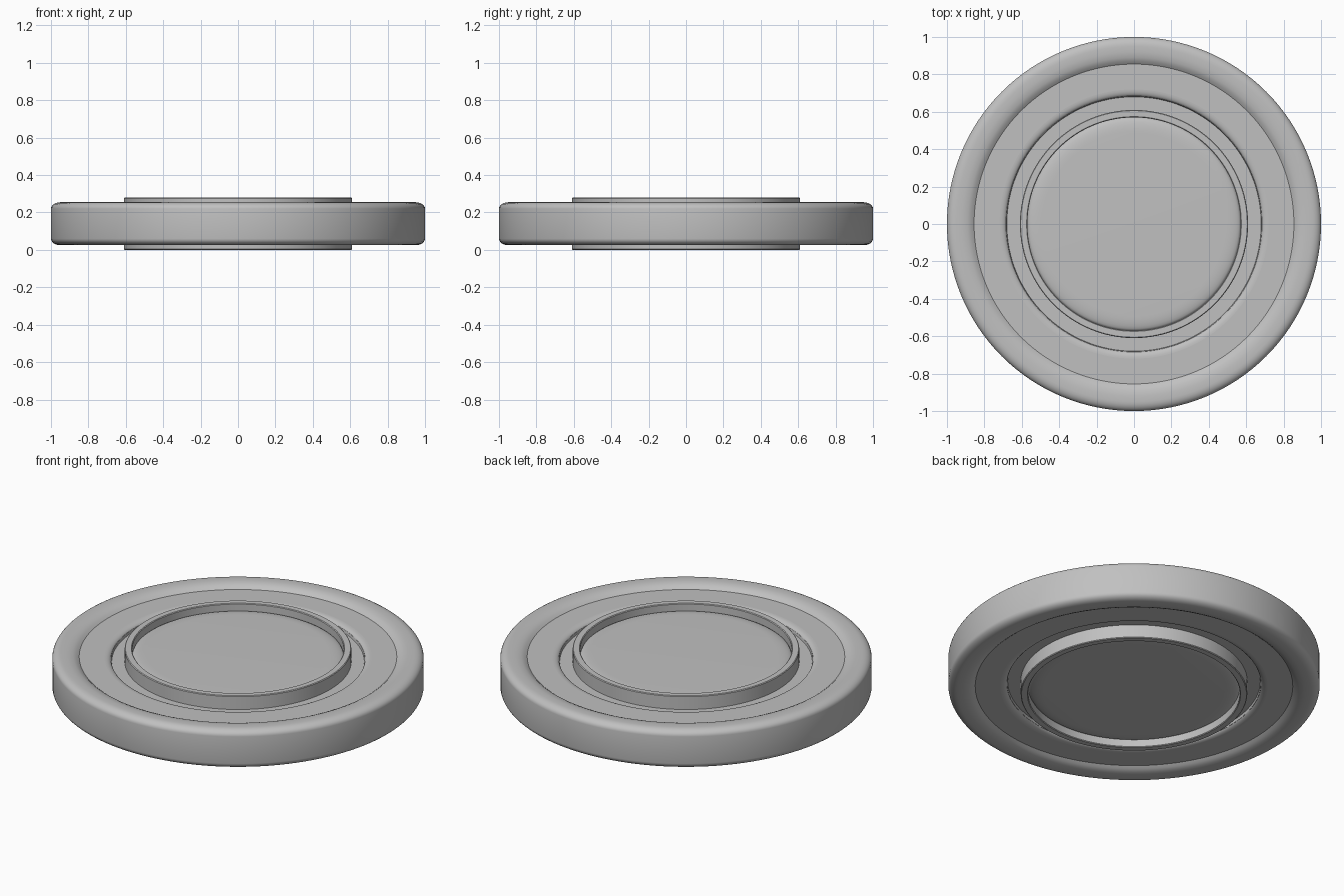
import bpy, bmesh, math

if "Cube" in bpy.data.objects:
    bpy.data.objects.remove(bpy.data.objects["Cube"])

SEG = 128          # steps around the disc
MID = 0.14         # mirror plane height

grey = bpy.data.materials.new("plain grey")
grey.diffuse_color = (0.53, 0.53, 0.53, 1)
grey.use_nodes = True
grey.node_tree.nodes["Principled BSDF"].inputs["Base Color"].default_value = grey.diffuse_color


def arc(cx, cz, rx, rz, a0, a1, n=6):
    """Points on an elliptical arc in the (radius, height) plane."""
    pts = []
    for i in range(n + 1):
        a = math.radians(a0 + (a1 - a0) * i / n)
        pts.append((cx + rx * math.cos(a), cz + rz * math.sin(a)))
    return pts


def turned(name, profile):
    """Spin an inside-to-outside profile and mirror it to the underside."""
    bm = bmesh.new()
    for side in (1, -1):
        rings = []
        for r, z in profile:
            h = MID + side * (z - MID)
            if r < 1e-6:
                rings.append([bm.verts.new((0, 0, h))] * SEG)
            else:
                rings.append([bm.verts.new((r * math.cos(t), r * math.sin(t), h))
                              for t in (2 * math.pi * j / SEG for j in range(SEG))])
        for a, b in zip(rings, rings[1:]):
            for j in range(SEG):
                k = (j + 1) % SEG
                quad = [a[j], b[j], b[k], a[k]]
                if a[j] is a[k]:
                    quad = quad[:3]
                bm.faces.new(quad if side == 1 else quad[::-1])
    bmesh.ops.remove_doubles(bm, verts=bm.verts, dist=1e-5)
    mesh = bpy.data.meshes.new(name)
    bm.to_mesh(mesh)
    bm.free()
    mesh.materials.append(grey)
    ob = bpy.data.objects.new(name, mesh)
    bpy.context.collection.objects.link(ob)
    bpy.ops.object.select_all(action='DESELECT')
    ob.select_set(True)
    bpy.context.view_layer.objects.active = ob
    bpy.ops.object.shade_smooth_by_angle(angle=math.radians(32))


# Centre cap: flat with a softly falling edge
turned("centre_cap", [(0, 0.25), (0.49, 0.25)] + arc(0.49, 0.23, 0.08, 0.02, 90, 0)[1:])

# Raised hub ring
turned("hub_ring", [(0.57, 0.23), (0.57, 0.276), (0.574, 0.28),
                    (0.606, 0.28), (0.61, 0.276), (0.61, 0.20)])

# Groove around the hub, stepping up to the recessed web
turned("groove", [(0.61, 0.20), (0.68, 0.20), (0.683, 0.215)]
       + arc(0.72, 0.21, 0.037, 0.02, 165, 90))
turned("recessed_web", [(0.72, 0.23), (0.855, 0.23)])

# Outer rim: inner slope, flat crown, rounded shoulder, straight wall to the middle
turned("outer_rim", [(0.855, 0.23), (0.87, 0.242), (0.89, 0.251), (0.92, 0.255), (0.95, 0.255)]
       + arc(0.95, 0.22, 0.05, 0.035, 90, 0)[1:] + [(1.0, MID)])
